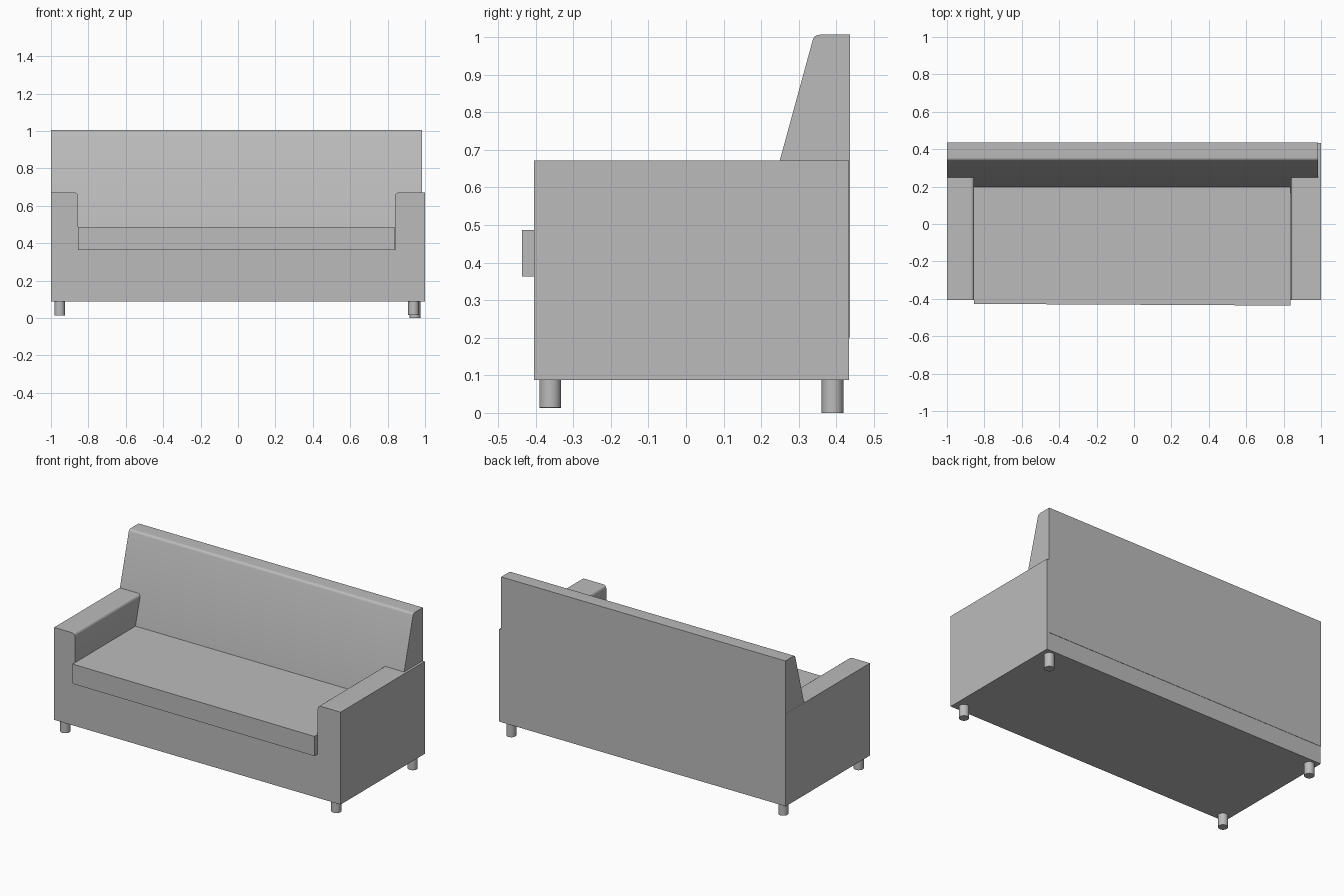
import bpy, bmesh, math
from mathutils import Vector

cube = bpy.data.objects.get("Cube")
if cube:
    bpy.data.objects.remove(cube, do_unlink=True)

# One plain grey for the whole sofa
grey = bpy.data.materials.new("plain grey")
grey.use_nodes = True
colour = (0.5, 0.5, 0.5, 1)
grey.diffuse_color = colour
grey.node_tree.nodes["Principled BSDF"].inputs["Base Color"].default_value = colour


def finish(name, bm):
    bmesh.ops.recalc_face_normals(bm, faces=bm.faces)
    mesh = bpy.data.meshes.new(name)
    bm.to_mesh(mesh)
    bm.free()
    mesh.materials.append(grey)
    obj = bpy.data.objects.new(name, mesh)
    bpy.context.collection.objects.link(obj)
    bpy.ops.object.select_all(action='DESELECT')
    obj.select_set(True)
    bpy.context.view_layer.objects.active = obj
    bpy.ops.object.shade_smooth_by_angle(angle=math.radians(30))
    return obj


def rounded(profile, steps=6):
    """Turn (u, z, radius) corners into a profile with eased corners."""
    out = []
    for i, (u, z, r) in enumerate(profile):
        p = Vector((u, z))
        if not r:
            out.append(p)
            continue
        a = p + (Vector(profile[i - 1][:2]) - p).normalized() * r
        b = p + (Vector(profile[(i + 1) % len(profile)][:2]) - p).normalized() * r
        for k in range(steps + 1):
            t = k / steps
            out.append(a * (1 - t) ** 2 + p * 2 * t * (1 - t) + b * t * t)
    return out


def extrude(name, profile, axis, start, end):
    """Extrude a profile along 'x' or 'y' from start to end."""
    bm = bmesh.new()
    place = (lambda u, z: (start, u, z)) if axis == 'x' else (lambda u, z: (u, start, z))
    face = bm.faces.new([bm.verts.new(place(*p)) for p in rounded(profile)])
    grown = bmesh.ops.extrude_face_region(bm, geom=[face])
    d = end - start
    bmesh.ops.translate(bm, vec=(d, 0, 0) if axis == 'x' else (0, d, 0),
                        verts=[v for v in grown["geom"] if isinstance(v, bmesh.types.BMVert)])
    return finish(name, bm)


base, seat, arm_top, back_y = 0.088, 0.363, 0.671, 0.436
left_in, right_in = 0.84, -0.855

# Base and both arms as one U-shaped body
extrude("body_with_arms", [
    (-1, base, 0), (1, base, 0), (1, arm_top, 0), (left_in, arm_top, 0.022),
    (left_in, seat, 0), (right_in, seat, 0), (right_in, arm_top, 0.022), (-1, arm_top, 0),
], 'y', -0.405, back_y - 0.002)

# Sloping backrest with an eased front edge
extrude("backrest", [
    (back_y, 0.2, 0), (back_y, 1.006, 0), (0.341, 1.006, 0.015), (0.165, seat, 0), (0.165, 0.2, 0),
], 'x', -0.999, 0.985)

# Seat cushion, its front very slightly skewed
cushion = extrude("seat_cushion", [
    (-0.427, seat, 0), (0.25, seat, 0), (0.25, 0.487, 0), (-0.427, 0.487, 0),
], 'x', right_in, left_in - 0.002)
for v in cushion.data.vertices:
    if v.co.x > 0 and v.co.y < 0:
        v.co.y = -0.436

# Four round legs
legs = {
    "front_right_leg": (-0.953, -0.361, 0.013),
    "front_left_leg": (0.939, -0.361, 0.015),
    "back_right_leg": (-0.953, 0.39, 0.013),
    "back_left_leg": (0.946, 0.39, 0),
}
for name, (x, y, bottom) in legs.items():
    bm = bmesh.new()
    bmesh.ops.create_cone(bm, cap_ends=True, segments=32, radius1=0.029, radius2=0.029,
                          depth=base + 0.01 - bottom)
    bmesh.ops.translate(bm, verts=bm.verts, vec=(x, y, (base + 0.01 + bottom) / 2))
    finish(name, bm)
